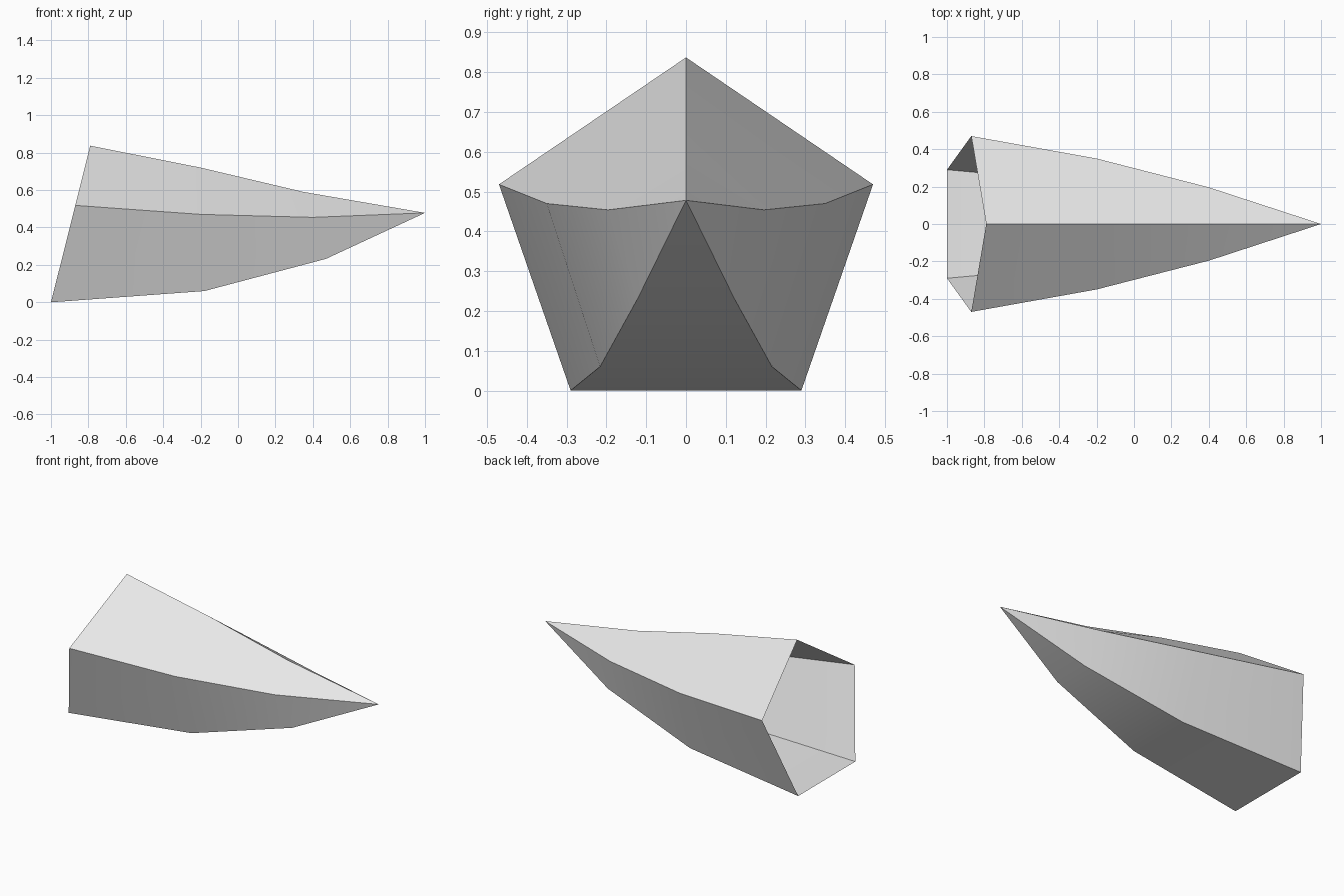
import bpy
import bmesh
import math

cube = bpy.data.objects.get("Cube")
if cube:
    bpy.data.objects.remove(cube, do_unlink=True)

# Light grey material
grey = bpy.data.materials.new("light grey")
grey.use_nodes = True
colour = (0.8, 0.8, 0.8, 1.0)
grey.diffuse_color = colour
grey.node_tree.nodes["Principled BSDF"].inputs["Base Color"].default_value = colour

# Each five-sided ring: ridge (x, z), side corner (x, y, z), keel corner (x, y, z)
rings = [
    ((-0.79, 0.837), (-0.87, 0.47, 0.518), (-1.0, 0.29, 0.0)),
    ((-0.20, 0.72), (-0.20, 0.35, 0.47), (-0.18, 0.216, 0.06)),
    ((0.35, 0.59), (0.40, 0.196, 0.454), (0.47, 0.121, 0.232)),
]
tip_point = (1.0, 0.0, 0.478)


def mirror(p):
    return (p[0], -p[1], p[2])


# Curved spike, an open shell at its wide end
bm = bmesh.new()
loops = []
for ridge, side, keel in rings:
    points = [(ridge[0], 0, ridge[1]), side, keel, mirror(keel), mirror(side)]
    loops.append([bm.verts.new(p) for p in points])
for a, b in zip(loops, loops[1:]):
    for i in range(5):
        j = (i + 1) % 5
        bm.faces.new((a[i], a[j], b[j], b[i]))
tip = bm.verts.new(tip_point)
for i in range(5):
    bm.faces.new((loops[-1][i], loops[-1][(i + 1) % 5], tip))

# Turn every face outward from the spike's axis
bm.normal_update()
for face in bm.faces:
    c = face.calc_center_median()
    if face.normal.y * c.y + face.normal.z * (c.z - 0.42) < 0:
        face.normal_flip()

mesh = bpy.data.meshes.new("spike_shell")
bm.to_mesh(mesh)
bm.free()
mesh.materials.append(grey)
spike = bpy.data.objects.new("spike_shell", mesh)
bpy.context.collection.objects.link(spike)

# Smooth along the length, sharp along the five ridges
bpy.ops.object.select_all(action='DESELECT')
spike.select_set(True)
bpy.context.view_layer.objects.active = spike
bpy.ops.object.shade_smooth_by_angle(angle=math.radians(30))
